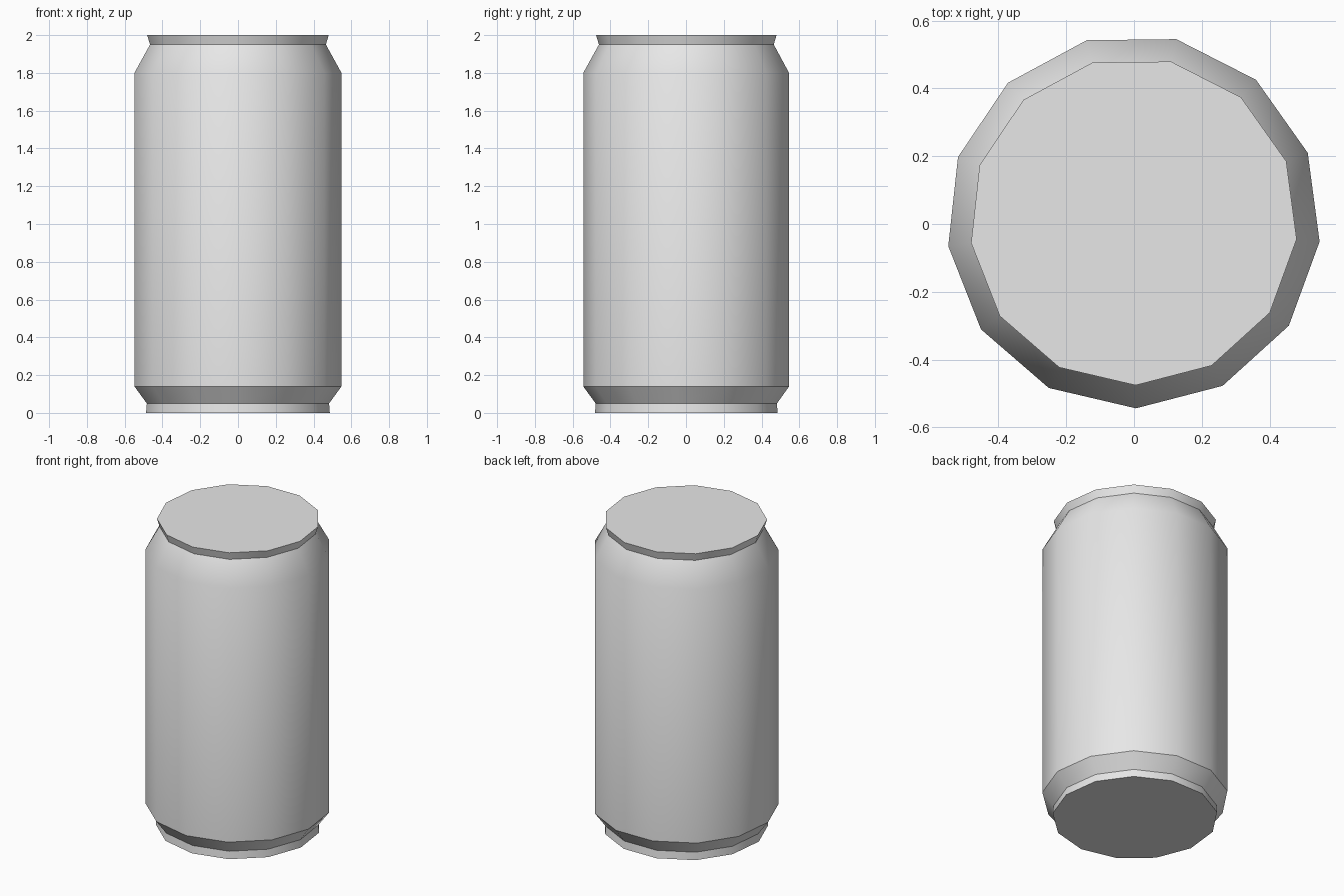
import bpy
import bmesh
from math import cos, sin, pi, radians

cube = bpy.data.objects.get("Cube")
if cube:
    bpy.data.objects.remove(cube, do_unlink=True)

SIDES = 13
TURN = -pi / 2 + 0.012
CENTRE = (-0.001, 0.008)

# Radius and height from the base to the lid
PROFILE = [(0.49, 0.0), (0.486, 0.05), (0.552, 0.14),
           (0.552, 1.8), (0.469, 1.95), (0.484, 2.0)]

metal = bpy.data.materials.new("light_grey_metal")
metal.use_nodes = True
grey = (0.8, 0.8, 0.8, 1.0)
metal.diffuse_color = grey
metal.node_tree.nodes["Principled BSDF"].inputs["Base Color"].default_value = grey

# Can shell: stacked rings joined by quads, closed by flat caps
bm = bmesh.new()
rings = []
for radius, z in PROFILE:
    angles = [TURN + 2 * pi * i / SIDES for i in range(SIDES)]
    rings.append([bm.verts.new((CENTRE[0] + radius * cos(a),
                                CENTRE[1] + radius * sin(a), z)) for a in angles])
for low, high in zip(rings, rings[1:]):
    for i in range(SIDES):
        j = (i + 1) % SIDES
        bm.faces.new((low[i], low[j], high[j], high[i]))
bm.faces.new(rings[0][::-1])
bm.faces.new(rings[-1])

mesh = bpy.data.meshes.new("drink_can")
bm.to_mesh(mesh)
bm.free()
mesh.materials.append(metal)
can = bpy.data.objects.new("drink_can", mesh)
bpy.context.collection.objects.link(can)

# Smooth wall and shoulder, crisp rims and base chamfer
bpy.ops.object.select_all(action="DESELECT")
can.select_set(True)
bpy.context.view_layer.objects.active = can
bpy.ops.object.shade_smooth_by_angle(angle=radians(32))
